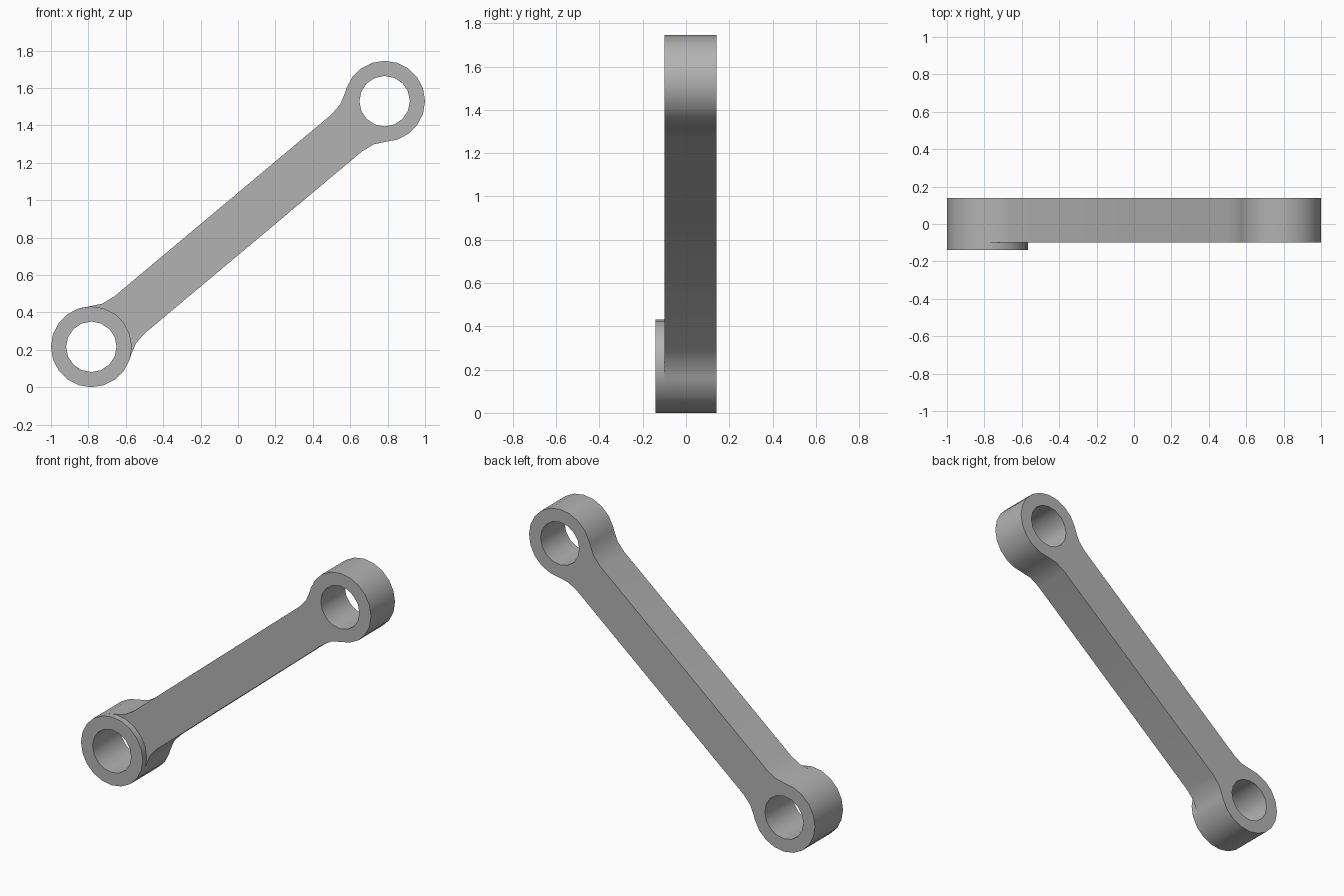
import bpy, bmesh
from math import sin, cos, pi, radians, atan2, sqrt
from mathutils import Vector, Matrix

if "Cube" in bpy.data.objects:
    bpy.data.objects.remove(bpy.data.objects["Cube"])

EYE_R, HOLE_R, ARM_HALF, FILLET = 0.216, 0.135, 0.128, 0.22
MIDDLE = Vector((0, 0.8725))
OFFSET = Vector((0.784, 0.6565))
LOW, HIGH = MIDDLE - OFFSET, MIDDLE + OFFSET
FRONT, BACK, BOSS_FRONT = -0.1, 0.14, -0.14

steel = bpy.data.materials.new("grey metal")
steel.use_nodes = True
colour = (0.45, 0.45, 0.45, 1)
steel.diffuse_color = colour
steel.node_tree.nodes["Principled BSDF"].inputs["Base Color"].default_value = colour


def circle(centre, radius, sides):
    return [centre + radius * Vector((cos(2 * pi * i / sides), sin(2 * pi * i / sides)))
            for i in range(sides)]


def plate(name, loops, y0, y1):
    """Extrude an outline with holes from y0 to y1."""
    bm = bmesh.new()
    for loop in loops:
        verts = [bm.verts.new((p.x, y0, p.y)) for p in loop]
        for a, b in zip(verts, verts[1:] + verts[:1]):
            bm.edges.new((a, b))
    bmesh.ops.triangle_fill(bm, edges=bm.edges[:], use_beauty=True)
    grown = bmesh.ops.extrude_face_region(bm, geom=bm.faces[:], use_keep_orig=True)
    moved = [v for v in grown["geom"] if isinstance(v, bmesh.types.BMVert)]
    bmesh.ops.translate(bm, verts=moved, vec=(0, y1 - y0, 0))
    bmesh.ops.recalc_face_normals(bm, faces=bm.faces[:])
    mesh = bpy.data.meshes.new(name)
    bm.to_mesh(mesh)
    bm.free()
    mesh.materials.append(steel)
    obj = bpy.data.objects.new(name, mesh)
    bpy.context.collection.objects.link(obj)
    bpy.ops.object.select_all(action='DESELECT')
    obj.select_set(True)
    bpy.context.view_layer.objects.active = obj
    bpy.ops.object.shade_smooth_by_angle(angle=radians(35))
    return obj


# Half outline: fillet, round the lower eye, fillet back to the arm
tilt = atan2(OFFSET.y, OFFSET.x)
reach = sqrt((EYE_R + FILLET) ** 2 - (ARM_HALF + FILLET) ** 2)
swing = atan2(reach, ARM_HALF + FILLET)
touch = pi / 2 - swing
fillet = [Vector((reach - FILLET * sin(t), ARM_HALF + FILLET - FILLET * cos(t)))
          for t in (0, swing / 2, swing)]
turn = Matrix.Rotation(tilt, 2)
upper = [LOW + turn @ p for p in fillet]
lower = [LOW + turn @ Vector((p.x, -p.y)) for p in reversed(fillet)]
eye = []
for p in circle(LOW, EYE_R, 20):
    angle = (atan2(p.y - LOW.y, p.x - LOW.x) - tilt) % (2 * pi)
    if touch + 0.05 < angle < 2 * pi - touch - 0.05:
        eye.append((angle, p))
half = upper + [p for _, p in sorted(eye, key=lambda e: e[0])] + lower

# The other half is the same shape turned half a circle
outline = half + [2 * MIDDLE - p for p in half]
plate("link_arm", [outline, circle(LOW, HOLE_R, 16), circle(HIGH, HOLE_R, 16)], FRONT, BACK)

# Raised collar on the front of the lower eye
plate("lower_collar", [circle(LOW, EYE_R, 20), circle(LOW, HOLE_R, 16)], BOSS_FRONT, FRONT)
